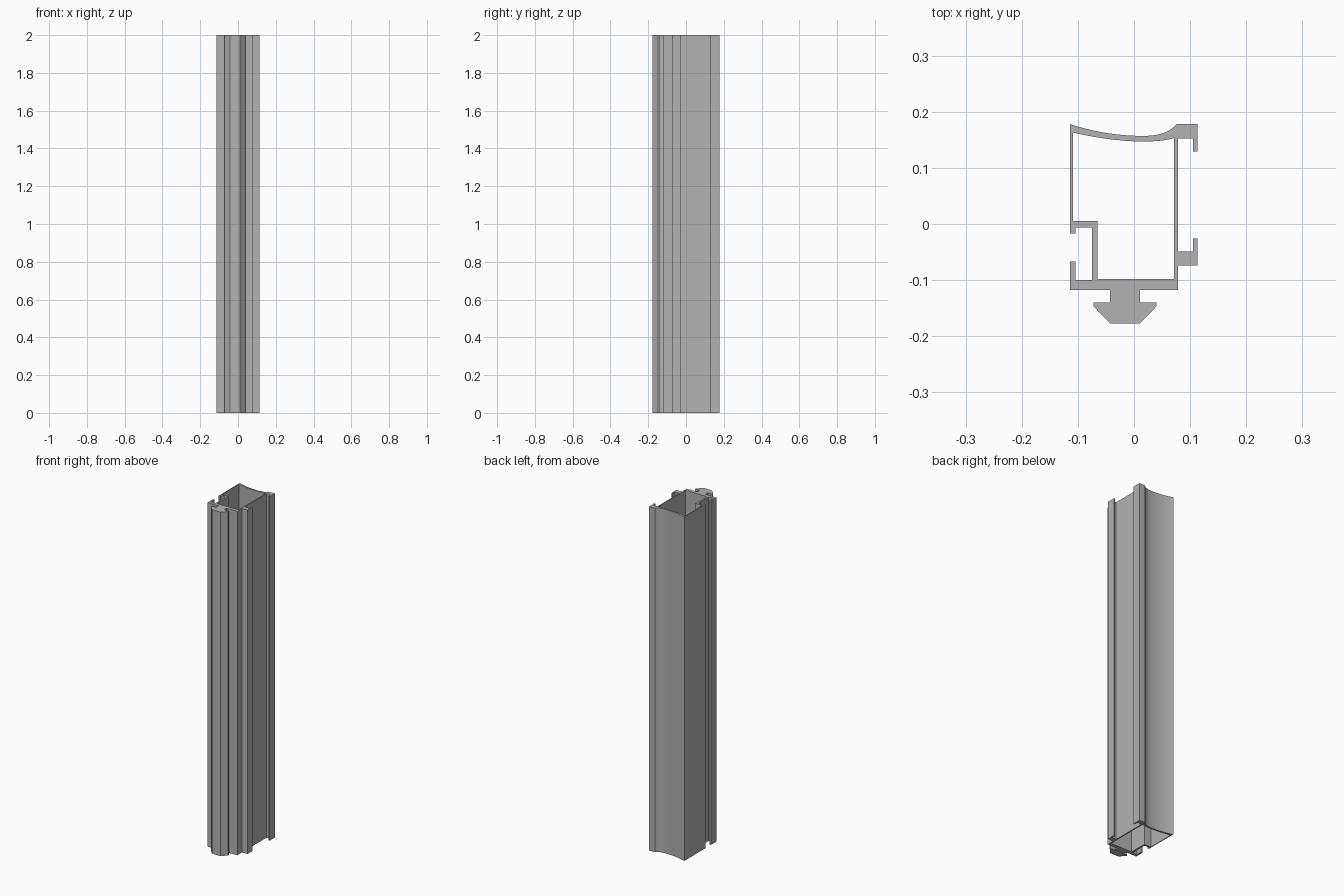
import bpy
import bmesh
import math
from mathutils import Vector
from mathutils.geometry import interpolate_bezier

if "Cube" in bpy.data.objects:
    bpy.data.objects.remove(bpy.data.objects["Cube"], do_unlink=True)

LENGTH = 2.0


def bezier(points, steps):
    """Sampled cubic curve through 2D control points."""
    return [p.to_2d() for p in interpolate_bezier(*[Vector((*p, 0)) for p in points], steps)]


def add_loop(curve, points):
    """Closed straight-segment spline."""
    spline = curve.splines.new("POLY")
    spline.points.add(len(points) - 1)
    for target, p in zip(spline.points, points):
        target.co = (p[0], p[1], 0, 1)
    spline.use_cyclic_u = True
    spline.use_smooth = False


# Aluminium material
metal = bpy.data.materials.new("aluminium grey")
metal.use_nodes = True
grey = (0.45, 0.45, 0.45, 1)
metal.diffuse_color = grey
metal.node_tree.nodes["Principled BSDF"].inputs["Base Color"].default_value = grey

# T-shaped foot, right half
outer = [(-.043, -.177), (.011, -.177), (.040, -.147), (.040, -.140),
         (.011, -.140), (.011, -.118)]
# Right wall with its two hooked lips
outer += [(.078, -.118), (.078, -.074), (.113, -.074), (.113, -.026),
          (.105, -.026), (.105, -.049), (.078, -.049), (.078, .152),
          (.105, .152), (.105, .129), (.113, .129), (.113, .178)]
# Concave back wall
outer += bezier([(.076, .178), (.062, .162), (.042, .157), (.016, .157)], 9)
outer += bezier([(.016, .157), (-.030, .157), (-.075, .165), (-.114, .178)], 12)[1:]
# Left wall and the slotted side channel
outer += [(-.114, -.017), (-.104, -.017), (-.104, -.006), (-.075, -.006),
          (-.075, -.100), (-.104, -.100), (-.104, -.067), (-.114, -.067),
          (-.114, -.118)]
# T-shaped foot, left half
outer += [(-.043, -.118), (-.043, -.140), (-.072, -.140), (-.072, -.147)]

# Hollow chamber
chamber = [(-.065, -.098), (.071, -.098), (.071, .153)]
chamber += bezier([(.071, .153), (.050, .147), (.030, .147), (.010, .147)], 7)[1:]
chamber += bezier([(.010, .147), (-.030, .148), (-.070, .154), (-.109, .163)], 10)[1:]
chamber += [(-.109, .005), (-.065, .005)]

# Extruded profile, converted to a clean mesh
curve = bpy.data.curves.new("extruded_profile", "CURVE")
curve.dimensions = "2D"
curve.fill_mode = "BOTH"
curve.extrude = LENGTH / 2
add_loop(curve, outer)
add_loop(curve, chamber)
rail = bpy.data.objects.new("extruded_profile", curve)
bpy.context.collection.objects.link(rail)
bpy.ops.object.select_all(action="DESELECT")
rail.select_set(True)
bpy.context.view_layer.objects.active = rail
bpy.ops.object.convert(target="MESH")
rail = bpy.context.object

bm = bmesh.new()
bm.from_mesh(rail.data)
bmesh.ops.remove_doubles(bm, verts=bm.verts, dist=0.0002)
bmesh.ops.translate(bm, verts=bm.verts, vec=(0, 0, LENGTH / 2))
bmesh.ops.recalc_face_normals(bm, faces=bm.faces)
bm.to_mesh(rail.data)
bm.free()

rail.data.materials.clear()
rail.data.materials.append(metal)
bpy.ops.object.shade_smooth_by_angle(angle=math.radians(25))
